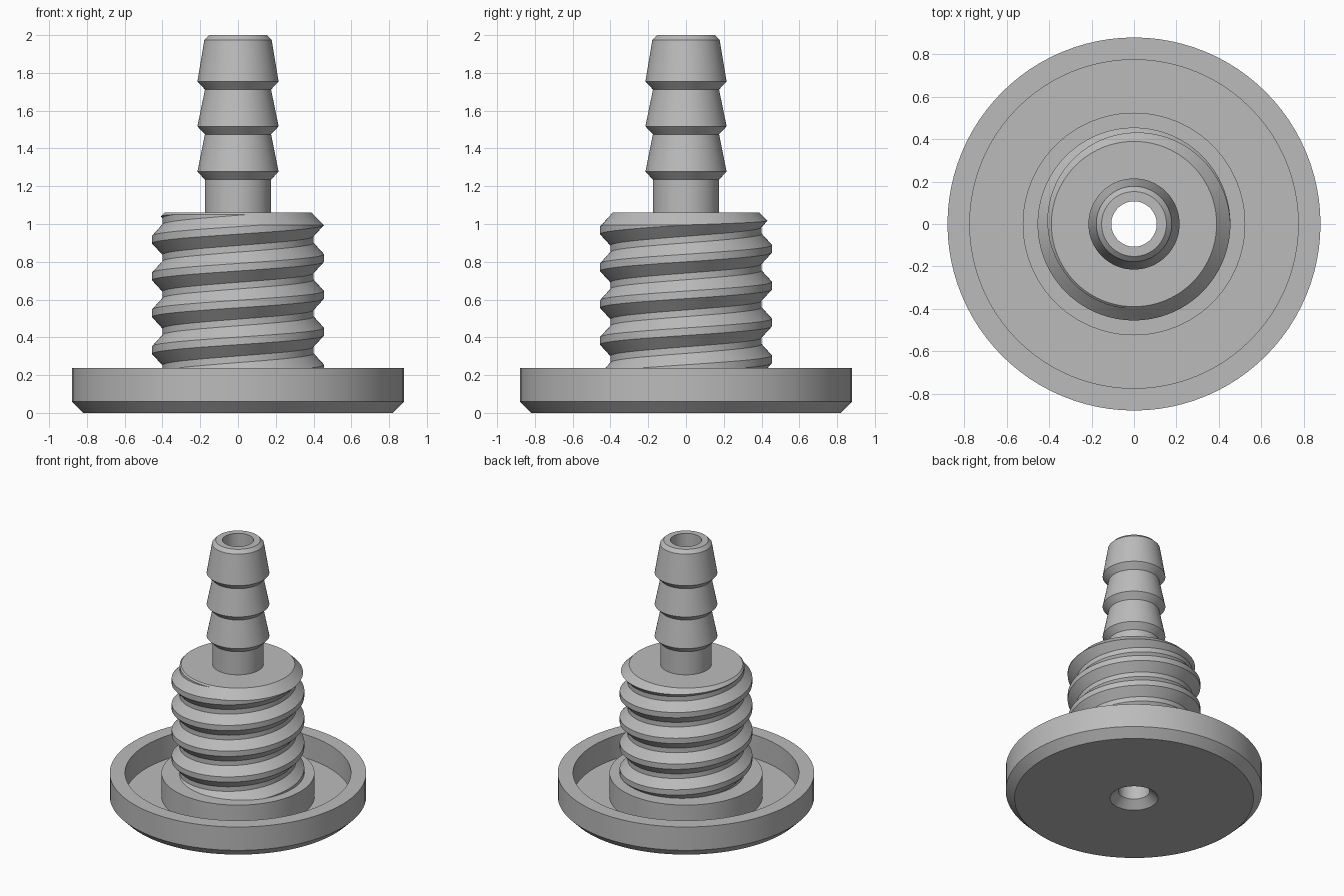
import bpy
import bmesh
from math import cos, sin, pi, tau

SEGMENTS = 96
PITCH = 0.195
TOP = 1.06          # top of the threaded section
CORE, CREST = 0.40, 0.455

if "Cube" in bpy.data.objects:
    bpy.data.objects.remove(bpy.data.objects["Cube"], do_unlink=True)

grey = bpy.data.materials.new("plain_grey")
grey.use_nodes = True
grey.diffuse_color = (0.5, 0.5, 0.5, 1)
grey.node_tree.nodes["Principled BSDF"].inputs["Base Color"].default_value = (0.5, 0.5, 0.5, 1)


def make_object(name, bm):
    bmesh.ops.recalc_face_normals(bm, faces=bm.faces)
    mesh = bpy.data.meshes.new(name)
    bm.to_mesh(mesh)
    bm.free()
    mesh.materials.append(grey)
    obj = bpy.data.objects.new(name, mesh)
    bpy.context.collection.objects.link(obj)
    return obj


def activate(obj):
    bpy.ops.object.select_all(action='DESELECT')
    obj.select_set(True)
    bpy.context.view_layer.objects.active = obj


def sweep(name, section, steps, rise=0.0, closed=True):
    """Sweep a closed (radius, z) section around the z axis, rising per turn."""
    bm = bmesh.new()
    rings = []
    for i in range(steps if closed else steps + 1):
        a = tau * i / SEGMENTS
        rings.append([bm.verts.new((r * cos(a), r * sin(a), z + rise * i / SEGMENTS))
                      for r, z in section])
    n = len(section)
    for i in range(steps):
        p, q = rings[i], rings[(i + 1) % len(rings)]
        for j in range(n):
            k = (j + 1) % n
            bm.faces.new((p[j], q[j], q[k], p[k]))
    if not closed:
        bm.faces.new(rings[0])
        bm.faces.new(rings[-1])
    return make_object(name, bm)


# Body: chamfered flange with a ring groove, threaded core, barbed stem, bore
STEM, BARB, BORE = 0.175, 0.215, 0.107
flange = [(0.165, 0), (0.82, 0), (0.88, 0.06), (0.88, 0.237), (0.775, 0.237),
          (0.775, 0.06), (0.525, 0.06), (0.525, 0.237)]
core = [(CORE, 0.237), (CORE, TOP - 0.01), (CORE - 0.01, TOP), (STEM, TOP)]
barbs = []
for z in (1.235, 1.475, 1.712):
    barbs += [(STEM, z), (BARB, z + 0.042)]
tip = [(0.178, 1.975), (0.153, 2.0), (BORE, 2.0), (BORE, 0.055)]
body = sweep("fitting_body", flange + core + barbs + tip, SEGMENTS)

# Helical thread ridge, its root sunk slightly into the core
HALF_CREST, FLANK, SUNK = 0.02, 0.06, 0.005
half_root = HALF_CREST + FLANK * (CREST - CORE + SUNK) / (CREST - CORE)
start = 0.235 - PITCH
section = [(CORE - SUNK, start - half_root), (CREST, start - HALF_CREST),
           (CREST, start + HALF_CREST), (CORE - SUNK, start + half_root)]
thread = sweep("screw_thread", section, 6 * SEGMENTS, PITCH, closed=False)

# Trim the thread to the core's height and its top chamfer
bm = bmesh.new()
bmesh.ops.create_cone(bm, cap_ends=True, segments=SEGMENTS, radius1=0.59,
                      radius2=CORE - 0.01, depth=0.2)
bmesh.ops.translate(bm, verts=bm.verts, vec=(0, 0, TOP - 0.1))
bottom = [f for f in bm.faces if f.normal.z < -0.9]
lower = bmesh.ops.extrude_face_region(bm, geom=bottom)
bmesh.ops.delete(bm, geom=bottom, context='FACES_ONLY')
for v in (g for g in lower["geom"] if isinstance(g, bmesh.types.BMVert)):
    v.co.z = 0.15
cutter = make_object("thread_trimmer", bm)
cutter.hide_render = True
trim = thread.modifiers.new("trim", 'BOOLEAN')
trim.operation = 'INTERSECT'
trim.solver = 'EXACT'
trim.object = cutter
activate(thread)
bpy.ops.object.modifier_apply(modifier=trim.name)
bpy.data.objects.remove(cutter, do_unlink=True)

# Smooth round surfaces with crisp edges
for obj in (body, thread):
    activate(obj)
    bpy.ops.object.shade_smooth_by_angle(angle=pi / 6)
